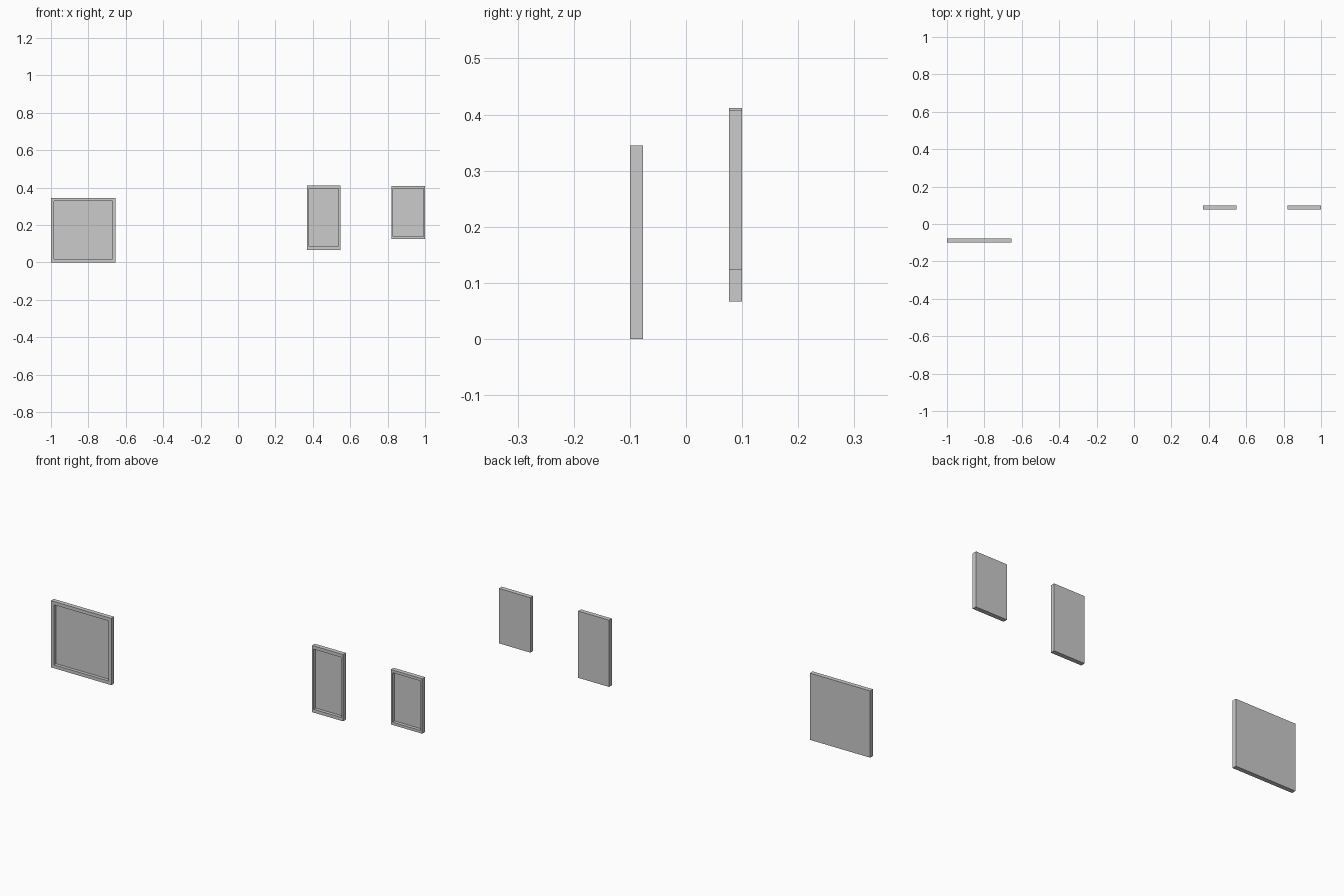
import bpy, bmesh

if "Cube" in bpy.data.objects:
    bpy.data.objects.remove(bpy.data.objects["Cube"])

BORDER = 0.05      # frame border as a fraction of each side
DEPTH = 0.023
RECESS = 0.017


def picture_frame(name, x0, x1, z0, z1, y_front):
    """Solid slab with a recessed picture panel in its front face."""
    w, h = x1 - x0, z1 - z0
    bm = bmesh.new()
    bmesh.ops.create_cube(bm, size=1)
    for v in bm.verts:
        v.co.x *= w
        v.co.y *= DEPTH
        v.co.z *= h
    bm.normal_update()
    front = min(bm.faces, key=lambda f: f.calc_center_median().y)

    # border around the picture
    bmesh.ops.inset_individual(bm, faces=[front], thickness=0.005)
    for v in front.verts:
        v.co.x = (1 if v.co.x > 0 else -1) * w * (0.5 - BORDER)
        v.co.z = (1 if v.co.z > 0 else -1) * h * (0.5 - BORDER)

    # sunken picture panel
    panel = bmesh.ops.extrude_discrete_faces(bm, faces=[front])["faces"][0]
    for v in panel.verts:
        v.co.y += RECESS

    bmesh.ops.recalc_face_normals(bm, faces=bm.faces[:])
    mesh = bpy.data.meshes.new(name)
    bm.to_mesh(mesh)
    bm.free()
    obj = bpy.data.objects.new(name, mesh)
    obj.location = ((x0 + x1) / 2, y_front + DEPTH / 2, (z0 + z1) / 2)
    bpy.context.collection.objects.link(obj)


# one square frame on the left, two upright frames on the right
picture_frame("square_picture_frame", -1.0, -0.655, 0.0, 0.345, -0.1)
picture_frame("tall_picture_frame", 0.37, 0.547, 0.067, 0.412, 0.077)
picture_frame("small_picture_frame", 0.82, 1.0, 0.124, 0.408, 0.077)
